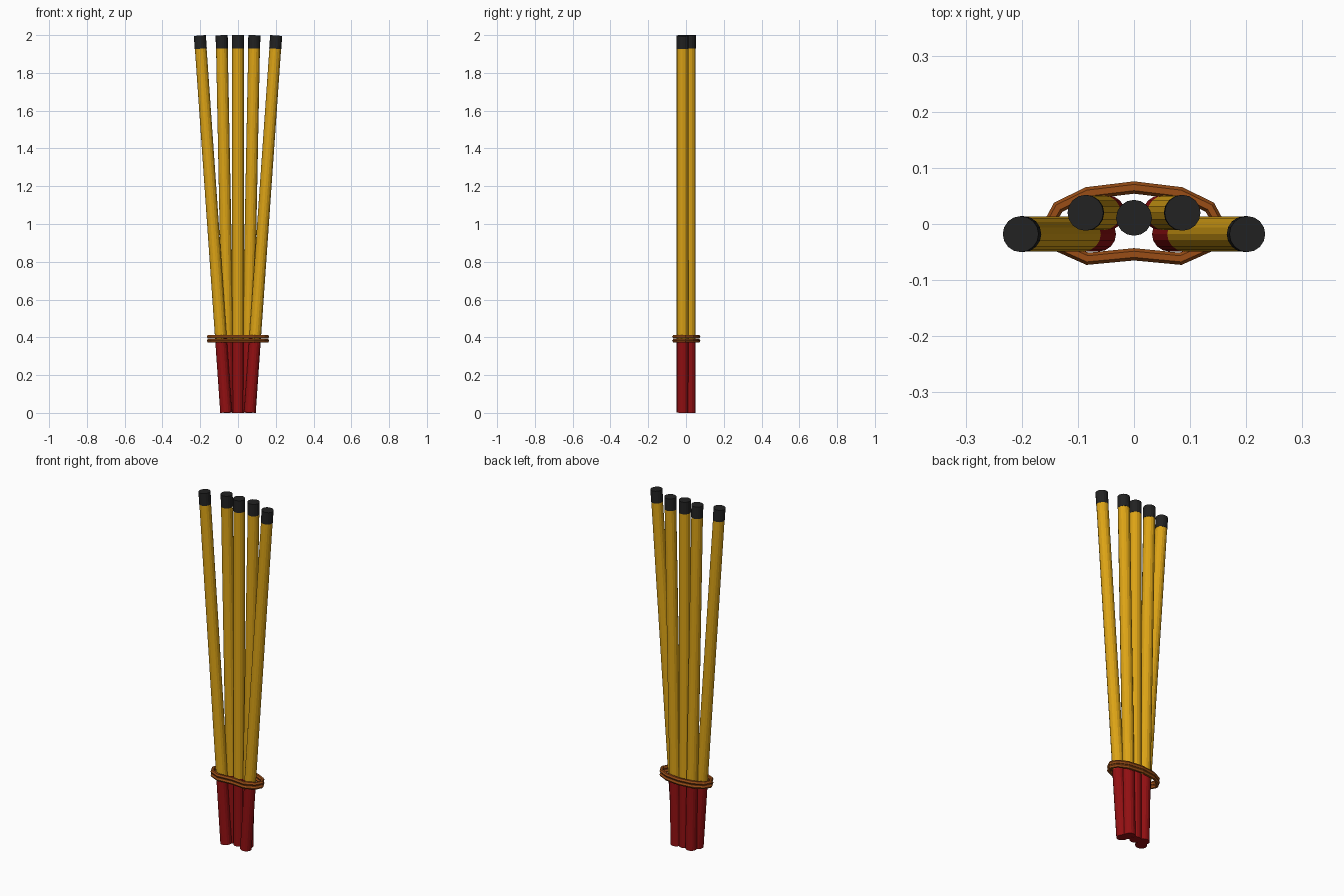
import bpy
from mathutils import Vector

if "Cube" in bpy.data.objects:
    bpy.data.objects.remove(bpy.data.objects["Cube"])


def material(name, rgb):
    m = bpy.data.materials.new(name)
    m.diffuse_color = (*rgb, 1)
    m.use_nodes = True
    m.node_tree.nodes["Principled BSDF"].inputs["Base Color"].default_value = m.diffuse_color
    return m


YELLOW = material("golden_yellow", (0.72, 0.37, 0.008))
RED = material("dark_red", (0.29, 0.005, 0.006))
BLACK = material("charcoal", (0.016, 0.016, 0.016))
BROWN = material("rust_brown", (0.32, 0.075, 0.008))


def rod(name, a, b, radius, mat):
    """Straight cylinder between two points."""
    axis = b - a
    bpy.ops.mesh.primitive_cylinder_add(vertices=16, radius=radius,
                                        depth=axis.length, location=(a + b) / 2)
    ob = bpy.context.object
    ob.name = name
    ob.rotation_euler = axis.to_track_quat('Z', 'Y').to_euler()
    ob.data.materials.append(mat)


def stick(name, x_bottom, x_top, y):
    """Stick with a red grip, a yellow shaft and a black tip."""
    # keep the tilted end discs inside z = 0..2
    drop = 0.031 * abs(x_top - x_bottom) / 2
    p = Vector((x_bottom, y, drop))
    q = Vector((x_top, y, 2 - drop))
    grip, tip = p.lerp(q, 0.195), p.lerp(q, 0.965)
    rod(name + "_grip", p, grip, 0.031, RED)
    rod(name + "_shaft", grip, tip, 0.031, YELLOW)
    rod(name + "_tip", tip, q, 0.032, BLACK)


# Fan of five sticks
stick("middle_stick", 0, 0, 0.011)
for side, s in (("left", -1), ("right", 1)):
    stick(side + "_inner_stick", s * 0.047, s * 0.0865, 0.02)
    stick(side + "_outer_stick", s * 0.063, s * 0.202, -0.018)

# Cord wrapped twice round the bundle, pinched at the front
half = [(0.083, 0.055), (0.135, 0.03), (0.154, -0.004), (0.135, -0.039), (0.083, -0.062)]
loop = [(0, 0.065)] + half + [(0, -0.054)] + [(-x, y) for x, y in reversed(half)]
for name, z in (("lower_cord", 0.382), ("upper_cord", 0.403)):
    cu = bpy.data.curves.new(name, 'CURVE')
    cu.dimensions = '3D'
    cu.bevel_depth = 0.011
    cu.bevel_resolution = 1
    sp = cu.splines.new('POLY')
    sp.points.add(len(loop) - 1)
    for pt, (x, y) in zip(sp.points, loop):
        pt.co = (x, y, z, 1)
    sp.use_cyclic_u = True
    sp.use_smooth = False
    cu.materials.append(BROWN)
    ob = bpy.data.objects.new(name, cu)
    bpy.context.collection.objects.link(ob)
    bpy.ops.object.select_all(action='DESELECT')
    ob.select_set(True)
    bpy.context.view_layer.objects.active = ob
    bpy.ops.object.convert(target='MESH')
